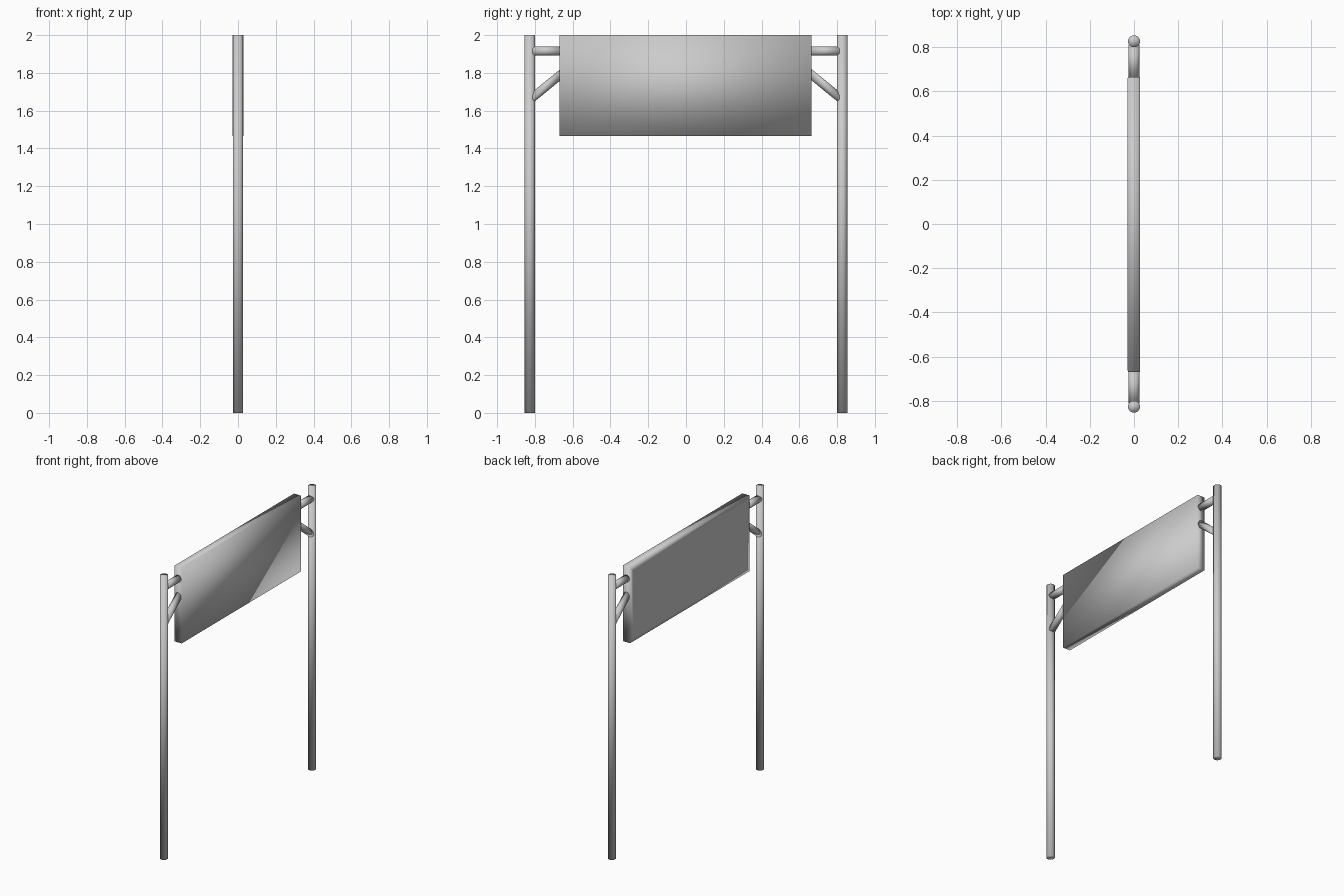
import bpy, bmesh
from mathutils import Matrix

if "Cube" in bpy.data.objects:
    bpy.data.objects.remove(bpy.data.objects["Cube"])

POST_Y = 0.827
POST_R = 0.027
PANEL_Y = 0.667


def finish(name, bm):
    bmesh.ops.recalc_face_normals(bm, faces=bm.faces[:])
    mesh = bpy.data.meshes.new(name)
    bm.to_mesh(mesh)
    bm.free()
    mesh.shade_smooth()
    obj = bpy.data.objects.new(name, mesh)
    bpy.context.collection.objects.link(obj)
    return obj


def post(name, y):
    bm = bmesh.new()
    bmesh.ops.create_cone(bm, cap_ends=True, segments=24, radius1=POST_R,
                          radius2=POST_R, depth=2)
    bmesh.ops.translate(bm, vec=(0, y, 1), verts=bm.verts)
    finish(name, bm)


def strut(name, y0, z0, y1, z1, rx, rz):
    """Tube along y whose ends are cut flush with the post and panel."""
    bm = bmesh.new()
    bmesh.ops.create_cone(bm, cap_ends=True, segments=24, radius1=1, radius2=1,
                          depth=1, matrix=Matrix.Rotation(-1.5707963, 4, 'X'))
    for v in bm.verts:
        t = v.co.y + 0.5
        v.co = (v.co.x * rx, y0 + (y1 - y0) * t, v.co.z * rz + z0 + (z1 - z0) * t)
    finish(name, bm)


# Posts with a level arm and a diagonal brace on each side
for side, s in (("left", -1), ("right", 1)):
    post(f"{side}_post", s * POST_Y)
    strut(f"{side}_arm", s * 0.812, 1.916, s * (PANEL_Y - 0.002), 1.916, 0.025, 0.025)
    strut(f"{side}_brace", s * 0.812, 1.67, s * (PANEL_Y - 0.002), 1.79, 0.024, 0.03)

# Sign panel: thin box with a very slightly raised field on the -x side
bm = bmesh.new()
bmesh.ops.create_cube(bm, size=1)
bmesh.ops.scale(bm, vec=(0.056, 2 * PANEL_Y, 0.535), verts=bm.verts)
bmesh.ops.translate(bm, vec=(0, -0.002, 1.7325), verts=bm.verts)
bm.normal_update()
back = min(bm.faces, key=lambda f: f.calc_center_median().x)
bmesh.ops.inset_region(bm, faces=[back], thickness=0.05, depth=0.002)
finish("sign_panel", bm)
